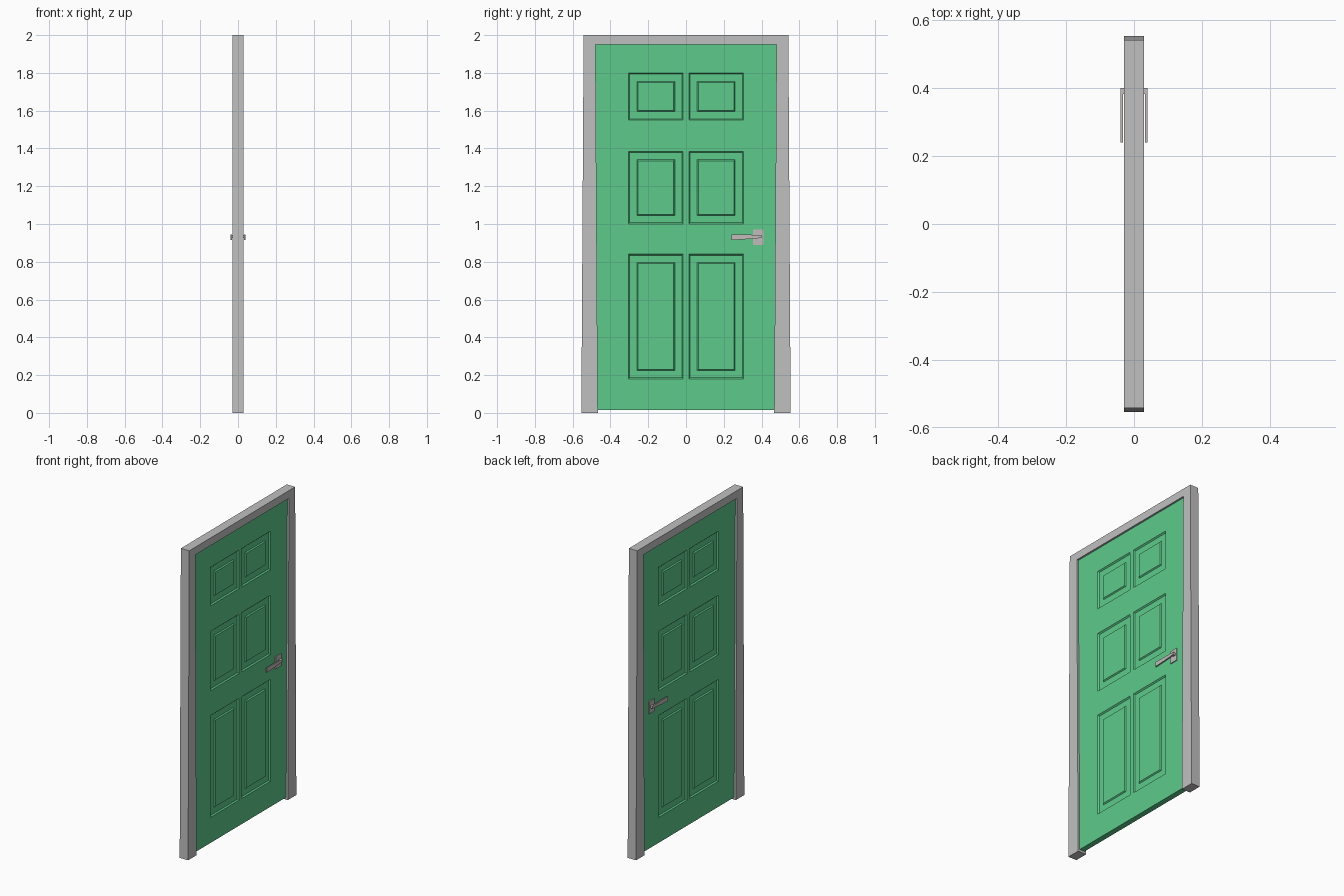
import bpy, bmesh

cube = bpy.data.objects.get("Cube")
if cube:
    bpy.data.objects.remove(cube, do_unlink=True)


def material(name, rgb):
    m = bpy.data.materials.new(name)
    m.use_nodes = True
    m.diffuse_color = (*rgb, 1)
    m.node_tree.nodes["Principled BSDF"].inputs["Base Color"].default_value = (*rgb, 1)
    return m


GREY = material("frame grey", (0.53, 0.53, 0.53))
GREEN = material("door green", (0.11, 0.59, 0.26))
STEEL = material("handle metal", (0.55, 0.50, 0.50))


def finish(name, bm, mat, mirror=False):
    bmesh.ops.recalc_face_normals(bm, faces=bm.faces)
    mesh = bpy.data.meshes.new(name)
    bm.to_mesh(mesh)
    bm.free()
    mesh.materials.append(mat)
    ob = bpy.data.objects.new(name, mesh)
    bpy.context.collection.objects.link(ob)
    if mirror:
        ob.modifiers.new("both_sides", "MIRROR").use_axis[0] = True
    return ob


def prism(name, outline, x0, x1, mat, mirror=False):
    """Extrude a (y, z) outline along x."""
    bm = bmesh.new()
    face = bm.faces.new([bm.verts.new((x0, y, z)) for y, z in outline])
    ext = bmesh.ops.extrude_face_region(bm, geom=[face])["geom"]
    for v in ext:
        if isinstance(v, bmesh.types.BMVert):
            v.co.x = x1
    return finish(name, bm, mat, mirror)


def rect(y0, y1, z0, z1):
    return [(y0, z0), (y1, z0), (y1, z1), (y0, z1)]


# Frame: two jambs, slightly wider at the foot, joined by the head
half = [(0.467, 0), (0.554, 0), (0.542, 2), (0.479, 1.95)]
outline = half[:3] + [(-y, z) for y, z in half[2::-1]]
outline += [(-half[3][0], half[3][1]), half[3]]
prism("door_frame", outline, -0.03, 0.03, GREY)

# Door leaf: a grid of rails and stiles with six sunk, raised-field panels
T = 0.018
ys = [-0.48, -0.305, -0.015, 0.015, 0.305, 0.48]
zs = [0.015, 0.18, 0.84, 1.0, 1.385, 1.55, 1.80, 1.95]
bm = bmesh.new()
grid = [[bm.verts.new((T, y, z)) for y in ys] for z in zs]
panels = []
for r in range(len(zs) - 1):
    for c in range(len(ys) - 1):
        f = bm.faces.new((grid[r][c], grid[r][c + 1], grid[r + 1][c + 1], grid[r + 1][c]))
        if r % 2 and c % 2:
            panels.append(f)
rim = [e for e in bm.edges if e.is_boundary]
for v in bmesh.ops.extrude_edge_only(bm, edges=rim)["geom"]:
    if isinstance(v, bmesh.types.BMVert):
        v.co.x = 0
bm.normal_update()
for width, depth in ((0.010, -0.008), (0.053, 0), (0.008, 0.007)):
    bmesh.ops.inset_individual(bm, faces=panels, thickness=width, depth=depth)
finish("door_leaf", bm, GREEN, mirror=True)

# Lever handles on both sides
prism("handle_plate", rect(0.355, 0.41, 0.89, 0.97), T - 0.002, 0.024, STEEL, True)
prism("handle_neck", rect(0.382, 0.40, 0.925, 0.942), 0.022, 0.034, STEEL, True)
prism("handle_lever", [(0.24, 0.915), (0.30, 0.918), (0.40, 0.926), (0.40, 0.942),
                       (0.30, 0.944), (0.24, 0.944)], 0.032, 0.04, STEEL, True)
